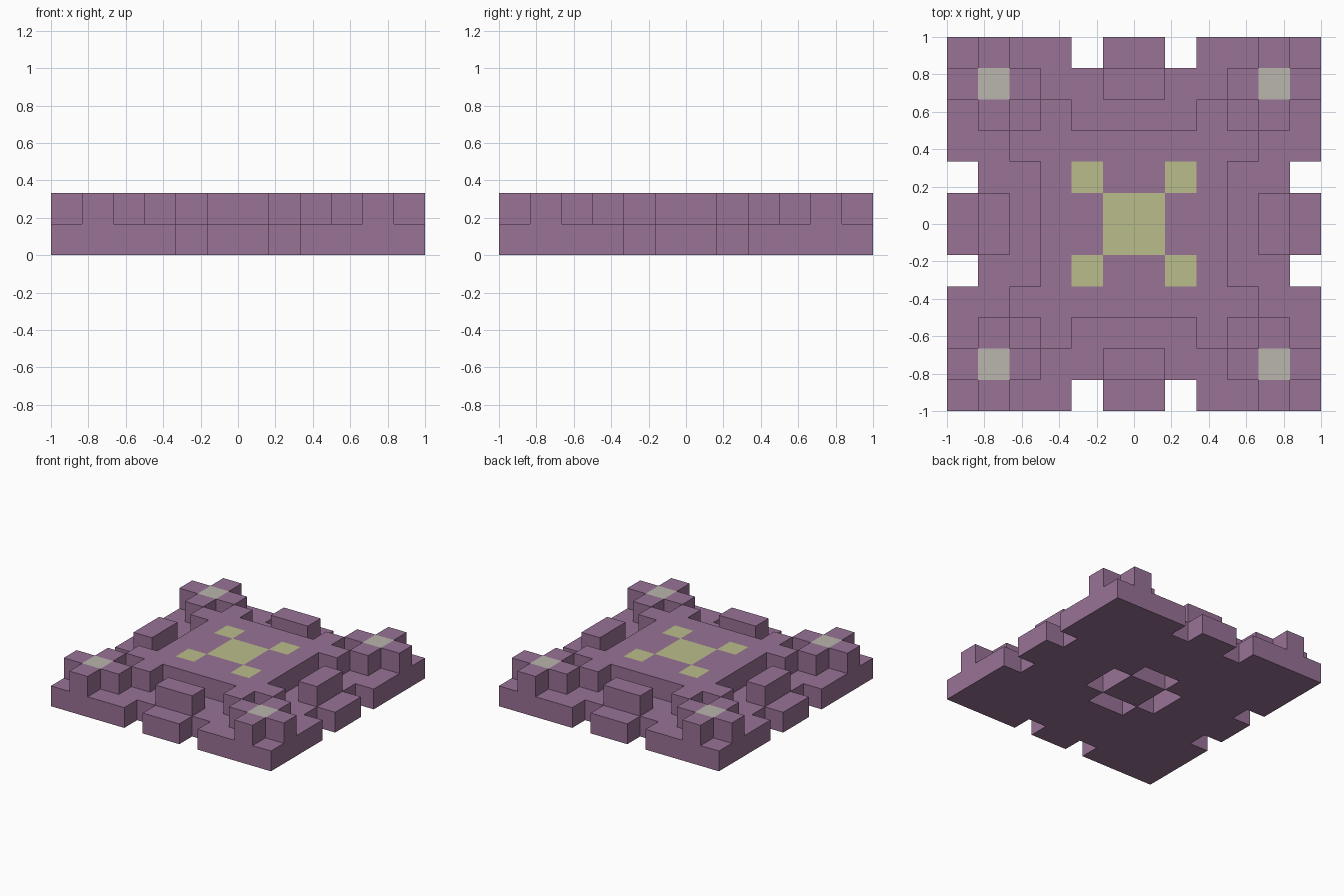
import bpy
import bmesh
from mathutils import Vector

CELL = 1 / 6
HALF = 6

cube = bpy.data.objects.get("Cube")
if cube:
    bpy.data.objects.remove(cube, do_unlink=True)


def make_material(name, rgb):
    mat = bpy.data.materials.new(name)
    mat.use_nodes = True
    mat.diffuse_color = (*rgb, 1)
    mat.node_tree.nodes["Principled BSDF"].inputs["Base Color"].default_value = (*rgb, 1)
    return mat


MATERIALS = [
    make_material("dusty_purple", (0.314, 0.168, 0.305)),
    make_material("pale_olive", (0.49, 0.51, 0.255)),
    make_material("warm_grey", (0.49, 0.465, 0.425)),
]


def ring(i):
    """Distance of a cell from the centre line, the same on both sides."""
    return i if i >= 0 else -1 - i


def cells(layer, rule):
    span = range(-HALF, HALF)
    return {(x, y, layer) for x in span for y in span if rule(ring(x), ring(y))}


# Each part is a set of cubic cells chosen by a symmetric rule
PARTS = {
    # slab with notched edges and four recesses underneath
    "base_slab": cells(0, lambda a, b: {a, b} not in ({1, 5}, {0, 1})),
    # raised centre with stubby prongs near its corners
    "centre_platform": cells(1, lambda a, b: max(a, b) <= 2 or {a, b} == {2, 3}),
    # low wall in the middle of each side
    "side_blocks": cells(1, lambda a, b: {a, b} == {0, 4}),
    # cross-shaped tower on each corner
    "corner_crosses": cells(1, lambda a, b: abs(a - 4) + abs(b - 4) <= 1),
}
SOLID = set().union(*PARTS.values())


def top_colour(part, a, b):
    """Colour of an upward face: inlaid tiles on the platform and crosses."""
    if part == "centre_platform" and a == b and a < 2:
        return 1
    if part == "corner_crosses" and a == b:
        return 2
    return 0


def build(name, part_cells):
    """Make the exposed faces of the cells, then merge flat neighbours."""
    bm = bmesh.new()
    for cell in sorted(part_cells):
        centre = Vector(cell) + Vector((0.5, 0.5, 0.5))
        for axis in range(3):
            for sign in (-1, 1):
                normal = Vector((0, 0, 0))
                normal[axis] = sign
                if tuple(int(c + n) for c, n in zip(cell, normal)) in SOLID:
                    continue
                u = Vector((0, 0, 0))
                u[(axis + 1) % 3] = 0.5
                v = normal.cross(u)
                middle = centre + normal / 2
                corners = (-u - v, u - v, u + v, v - u)
                face = bm.faces.new([bm.verts.new((middle + c) * CELL) for c in corners])
                if normal.z > 0:
                    face.material_index = top_colour(name, ring(cell[0]), ring(cell[1]))
    bmesh.ops.remove_doubles(bm, verts=bm.verts, dist=CELL / 100)
    bmesh.ops.dissolve_limit(bm, angle_limit=0.01, verts=bm.verts,
                             edges=bm.edges, delimit={'MATERIAL'})
    bmesh.ops.triangulate(bm, faces=[f for f in bm.faces if len(f.verts) > 4])
    mesh = bpy.data.meshes.new(name)
    bm.to_mesh(mesh)
    bm.free()
    for mat in MATERIALS:
        mesh.materials.append(mat)
    bpy.context.collection.objects.link(bpy.data.objects.new(name, mesh))


for part_name, part_cells in PARTS.items():
    build(part_name, part_cells)
